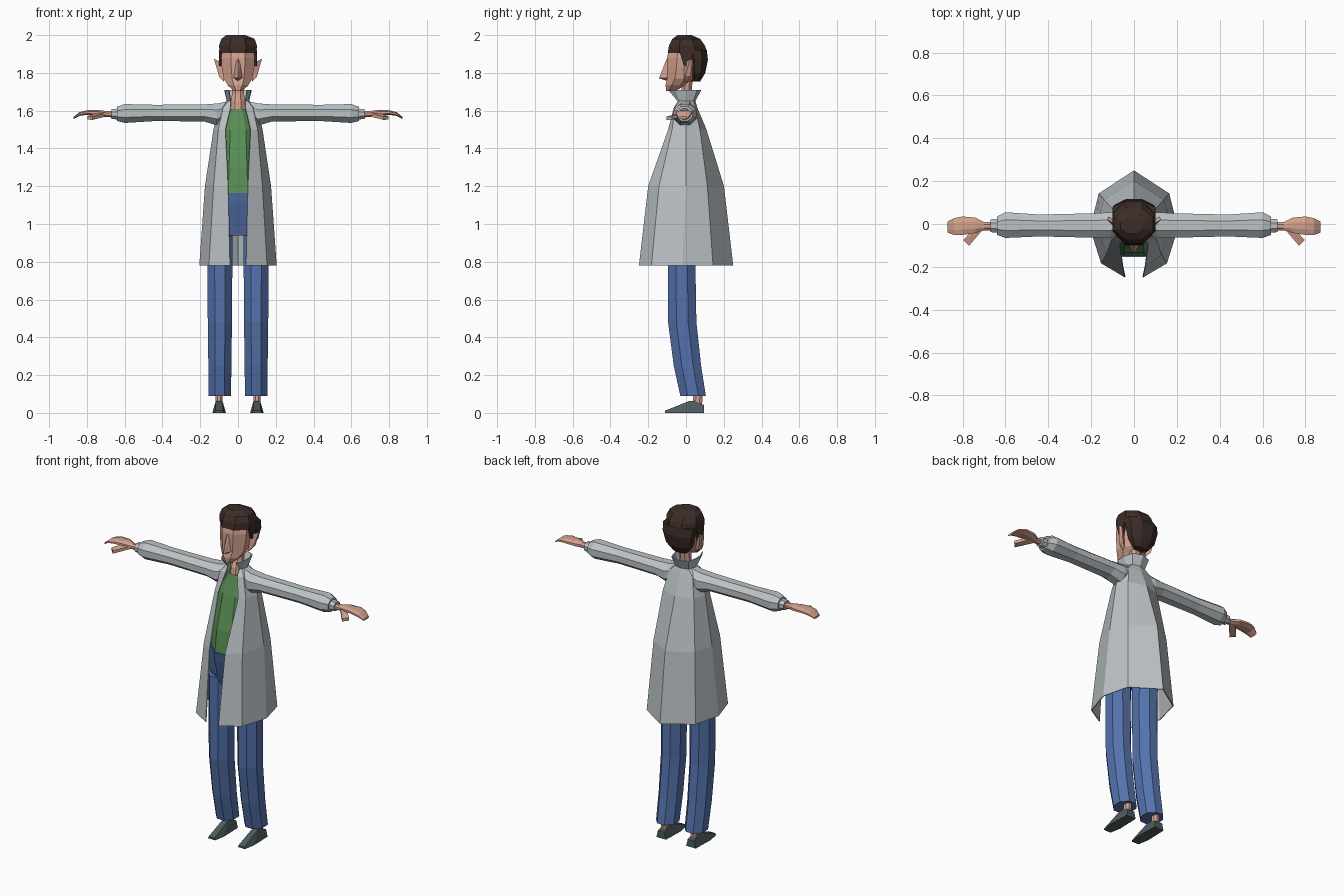
import bpy, bmesh, math
from mathutils import Vector


def material(name, rgb):
    m = bpy.data.materials.new(name)
    m.diffuse_color = (*rgb, 1)
    return m


GREY = material("coat grey", (0.50, 0.54, 0.56))
BLUE = material("denim blue", (0.09, 0.17, 0.42))
GREEN = material("shirt green", (0.10, 0.28, 0.09))
SKIN = material("skin", (0.66, 0.36, 0.27))
HAIR = material("hair brown", (0.045, 0.026, 0.021))
SHOE = material("shoe grey", (0.075, 0.105, 0.11))


def finish(name, bm, mat, mirror):
    bmesh.ops.recalc_face_normals(bm, faces=bm.faces)
    me = bpy.data.meshes.new(name)
    bm.to_mesh(me)
    bm.free()
    me.materials.append(mat)
    ob = bpy.data.objects.new(name, me)
    bpy.context.collection.objects.link(ob)
    if mirror:
        ob.modifiers.new("mirror", "MIRROR").use_mirror_merge = False
    return ob


def loft(name, rings, mat, mirror=False, closed=True):
    """Skin a list of equal-length rings; closed rings get end caps."""
    bm = bmesh.new()
    rows = [[bm.verts.new(p) for p in r] for r in rings]
    n = len(rows[0])
    for a, b in zip(rows, rows[1:]):
        for i in range(n if closed else n - 1):
            j = (i + 1) % n
            bm.faces.new((a[i], a[j], b[j], b[i]))
    if closed:
        bm.faces.new(rows[0])
        bm.faces.new(rows[-1])
    return finish(name, bm, mat, mirror)


def hull(name, points, mat, mirror=False):
    bm = bmesh.new()
    for p in points:
        bm.verts.new(p)
    bmesh.ops.convex_hull(bm, input=bm.verts)
    return finish(name, bm, mat, mirror)


def octagon(cu, ru, cv, rv):
    """Eight corners whose flat sides touch the given half sizes."""
    k = 1 / math.cos(math.pi / 8)
    return [(cu + ru * k * math.cos(a), cv + rv * k * math.sin(a))
            for a in (math.pi / 8 + i * math.pi / 4 for i in range(8))]


def upright(sections, cx=0):
    """Sections are (z, half width, front y, back y)."""
    return [[(u, v, z) for u, v in octagon(cx, hx, (f + b) / 2, (b - f) / 2)]
            for z, hx, f, b in sections]


def sideways(sections):
    """Sections are (x, centre y, half y, centre z, half z)."""
    return [[(x, u, v) for u, v in octagon(cy, ry, cz, rz)]
            for x, cy, ry, cz, rz in sections]


# Trousers
loft("trouser_leg", upright([
    (0.09, 0.059, -0.03, 0.105), (0.25, 0.061, -0.065, 0.08),
    (0.48, 0.064, -0.095, 0.055), (0.78, 0.066, -0.095, 0.05),
    (0.98, 0.066, -0.095, 0.055)], 0.096), BLUE, True)
loft("trouser_hips", upright([
    (0.94, 0.13, -0.085, 0.055), (1.0, 0.155, -0.105, 0.075),
    (1.11, 0.14, -0.14, 0.09), (1.165, 0.13, -0.153, 0.09)]), BLUE)

# Shirt
loft("shirt", upright([
    (1.16, 0.125, -0.148, 0.09), (1.3, 0.115, -0.135, 0.085),
    (1.5, 0.1, -0.085, 0.06), (1.61, 0.05, -0.05, 0.03)]), GREEN)

# Ankles and pointed shoes
loft("ankle", upright([(0.04, 0.018, 0.035, 0.085),
                       (0.12, 0.018, 0.04, 0.09)], 0.1), SKIN, True)
hull("shoe", [(0.1 + s * w, y, z) for s in (-1, 1) for w, y, z in (
    (0.024, -0.11, 0), (0.02, -0.11, 0.012), (0.036, -0.04, 0),
    (0.032, 0.095, 0), (0.022, 0.095, 0.042), (0.018, 0.05, 0.062),
    (0.018, 0.015, 0.062))], SHOE, True)

# Coat body with flared collar, open down the front
half = [
    (0.78, [(0.04, -0.245), (0.15, -0.18), (0.2, -0.02), (0.16, 0.14), (0, 0.245)]),
    (1.2, [(0.05, -0.196), (0.125, -0.14), (0.17, 0), (0.135, 0.11), (0, 0.196)]),
    (1.5, [(0.065, -0.09), (0.1, -0.07), (0.125, 0), (0.1, 0.07), (0, 0.103)]),
    (1.615, [(0.038, -0.06), (0.075, -0.055), (0.1, 0), (0.075, 0.045), (0, 0.055)]),
    (1.65, [(0.036, -0.04), (0.048, -0.03), (0.055, 0), (0.042, 0.035), (0, 0.045)]),
    (1.71, [(0.045, -0.09), (0.065, -0.055), (0.068, 0), (0.055, 0.055), (0, 0.075)])]
coat = loft("coat_body", [[(x, y, z) for x, y in h] + [(-x, y, z) for x, y in h[-2::-1]]
                          for z, h in half], GREY, closed=False)
solid = coat.modifiers.new("cloth", "SOLIDIFY")
solid.thickness = 0.005
solid.offset = -1

# Sleeves, cuffs and hands
loft("sleeve", sideways([
    (0.05, 0, 0.045, 1.6, 0.05), (0.11, -0.005, 0.06, 1.58, 0.058),
    (0.18, -0.007, 0.057, 1.588, 0.045), (0.44, -0.007, 0.051, 1.588, 0.043),
    (0.6, -0.005, 0.06, 1.585, 0.05), (0.64, -0.008, 0.042, 1.583, 0.038)]), GREY, True)
loft("cuff", sideways([(0.62, -0.008, 0.033, 1.582, 0.03),
                       (0.67, -0.008, 0.03, 1.582, 0.026)]), GREY, True)
loft("hand", sideways([
    (0.65, -0.01, 0.019, 1.58, 0.016), (0.7, -0.01, 0.02, 1.582, 0.016),
    (0.74, -0.006, 0.036, 1.588, 0.016), (0.8, -0.008, 0.043, 1.59, 0.012),
    (0.84, -0.012, 0.039, 1.582, 0.01), (0.87, -0.014, 0.026, 1.562, 0.006)]), SKIN, True)
hull("thumb", [(x, y, z + d) for d in (-0.009, 0.009) for x, y, z in (
    (0.7, -0.02, 1.578), (0.745, -0.02, 1.58), (0.765, -0.058, 1.572),
    (0.797, -0.075, 1.562), (0.77, -0.102, 1.56))], SKIN, True)

# Neck and head
loft("neck", upright([
    (1.58, 0.042, -0.052, 0.03), (1.65, 0.036, -0.042, 0.032),
    (1.69, 0.032, -0.024, 0.03), (1.77, 0.034, -0.02, 0.035)]), SKIN)
loft("head", upright([
    (1.703, 0.022, -0.105, -0.06), (1.735, 0.055, -0.108, 0.0),
    (1.77, 0.076, -0.1, 0.04), (1.83, 0.086, -0.1, 0.07),
    (1.88, 0.089, -0.1, 0.08), (1.95, 0.08, -0.085, 0.08)]), SKIN)
hull("nose", [(0, -0.143, 1.772), (0, -0.102, 1.875), (0.012, -0.095, 1.86),
              (-0.012, -0.095, 1.86), (0.026, -0.095, 1.775),
              (-0.026, -0.095, 1.775), (0, -0.095, 1.755)], SKIN)
hull("ear", [(0.078, -0.012, 1.85), (0.078, 0.012, 1.85), (0.075, -0.012, 1.755),
             (0.075, 0.01, 1.755), (0.1, -0.005, 1.78), (0.127, 0.022, 1.875),
             (0.118, 0.035, 1.868), (0.1, 0.025, 1.785)], SKIN, True)

# Hair: back mass, sideburns and swept top
loft("hair_back", upright([
    (1.755, 0.045, 0.03, 0.075), (1.8, 0.08, 0.022, 0.102),
    (1.87, 0.096, 0.015, 0.116), (1.92, 0.1, 0.0, 0.11)]), HAIR)
hull("sideburn", [(x, y, z) for x in (0.07, 0.1) for y, z in (
    (-0.035, 1.915), (-0.012, 1.84), (0.02, 1.83), (0.04, 1.915))], HAIR, True)
top = upright([
    (1.905, 0.098, -0.097, 0.113), (1.945, 0.1, -0.09, 0.1),
    (1.98, 0.088, -0.072, 0.075), (2.0, 0.05, -0.045, 0.03)])
top[-1] = [(x - 0.012, y, z) for x, y, z in top[-1]]
loft("hair_top", top, HAIR)
